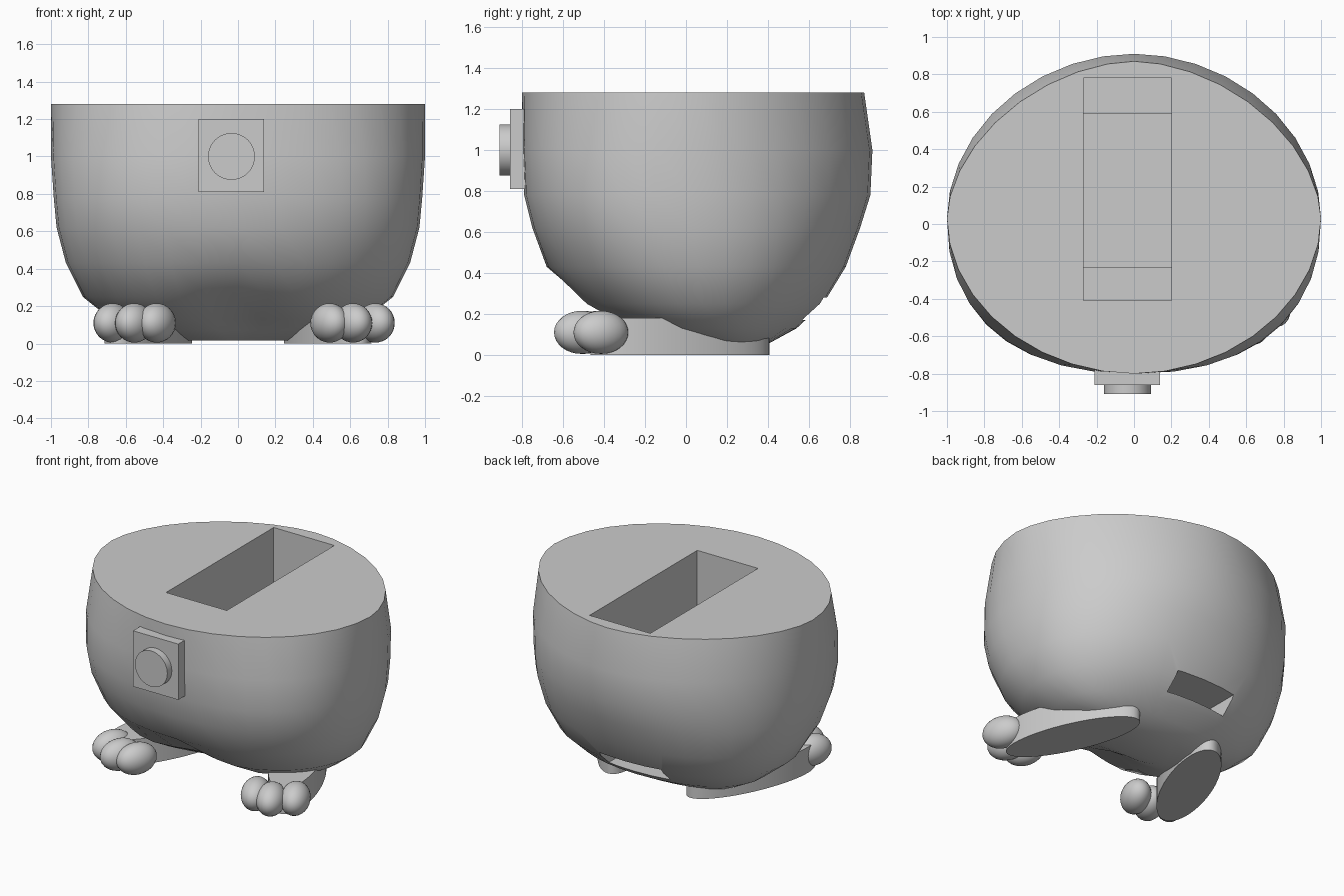
import bpy, bmesh, math
from mathutils import Matrix, Vector

default = bpy.data.objects.get("Cube")
if default:
    bpy.data.objects.remove(default, do_unlink=True)

grey = bpy.data.materials.new("plain_grey")
grey.use_nodes = True
colour = (0.6, 0.6, 0.6, 1)
grey.diffuse_color = colour
grey.node_tree.nodes["Principled BSDF"].inputs["Base Color"].default_value = colour


def finish(name, bm, smooth=30):
    bmesh.ops.recalc_face_normals(bm, faces=bm.faces)
    mesh = bpy.data.meshes.new(name)
    bm.to_mesh(mesh)
    bm.free()
    mesh.materials.append(grey)
    obj = bpy.data.objects.new(name, mesh)
    bpy.context.collection.objects.link(obj)
    shade(obj, smooth)
    return obj


def shade(obj, angle):
    bpy.ops.object.select_all(action='DESELECT')
    obj.select_set(True)
    bpy.context.view_layer.objects.active = obj
    if angle:
        bpy.ops.object.shade_smooth_by_angle(angle=math.radians(angle))


def box(name, low, high):
    low, high = Vector(low), Vector(high)
    bm = bmesh.new()
    size = Matrix.Diagonal((*(high - low), 1))
    bmesh.ops.create_cube(bm, size=1, matrix=Matrix.Translation((low + high) / 2) @ size)
    return finish(name, bm, 0)


def disc(name, radius, depth, matrix):
    bm = bmesh.new()
    bmesh.ops.create_cone(bm, cap_ends=True, segments=48, radius1=radius,
                          radius2=radius, depth=depth, matrix=matrix)
    return finish(name, bm)


# Rounded body: height, half width, front y, back y, widest y, cleft depth,
# roundness of the front half and of the back half
rings = [
    (1.28, 1.0, -.80, .87, .03, 0, 1.03, 1.12),
    (1.0, 1.0, -.80, .91, .03, 0, .88, 1.03),
    (.78, .985, -.79, .90, .03, 0, .83, 1.0),
    (.62, .97, -.75, .85, .04, 0, .83, .97),
    (.43, .92, -.68, .78, .05, 0, .88, .95),
    (.25, .83, -.53, .67, .08, .1, .92, .95),
    (.13, .68, -.33, .54, .13, .15, .95, .95),
    (.07, .55, -.15, .43, .2, .05, .95, .95),
    (.015, .28, -.02, .33, .2, 0, 1, 1),
]
SIDES = 36
bm = bmesh.new()
loops = []
for z, width, front, back, middle, cleft, front_power, back_power in rings:
    loop = []
    for i in range(SIDES):
        a = math.tau * i / SIDES
        c, s = math.cos(a), math.sin(a)
        reach, power = (back - middle, back_power) if s > 0 else (middle - front, front_power)
        x = width * math.copysign(abs(c) ** power, c)
        y = middle + reach * math.copysign(abs(s) ** power, s)
        if s < 0:
            y += cleft * max(0, 1 - abs(x) / .35)
        loop.append(bm.verts.new((x, y, z)))
    loops.append(loop)
for upper, lower in zip(loops, loops[1:]):
    for i in range(SIDES):
        j = (i + 1) % SIDES
        bm.faces.new((upper[i], upper[j], lower[j], lower[i]))
bm.faces.new(loops[0])
bm.faces.new(loops[-1])
body = finish("body", bm, 0)

# Stepped slot in the top and a small opening low at the back
LEFT, RIGHT = -.27, .20
cuts = [
    ((LEFT, -.41, .52), (RIGHT, .78, 1.5)),
    ((LEFT, -.23, .40), (RIGHT, .59, 1.0)),
    ((LEFT, .42, .17), (RIGHT, 1.0, .28)),
]
for low, high in cuts:
    cutter = box("slot_cutter", low, high)
    cutter.hide_render = True
    mod = body.modifiers.new("slot", 'BOOLEAN')
    mod.object = cutter
    mod.operation = 'DIFFERENCE'
    mod.solver = 'EXACT'
    bpy.context.view_layer.objects.active = body
    bpy.ops.object.modifier_apply(modifier=mod.name)
    bpy.data.objects.remove(cutter, do_unlink=True)
shade(body, 35)

# Switch plate and round button on the front
box("front_plate", (-.21, -.86, .81), (.14, -.77, 1.20))
disc("front_button", .125, .06,
     Matrix.Translation((-.035, -.88, 1.0)) @ Matrix.Rotation(math.pi / 2, 4, 'X'))

# Splayed oval feet, each with three round toes
toes = {
    "left": (1, ((.49, -.50), (.615, -.51), (.735, -.415))),
    "right": (-1, ((-.435, -.50), (-.555, -.51), (-.67, -.43))),
}
for label, (side, spots) in toes.items():
    place = Matrix.Translation((side * .48, -.03, .09))
    turn = Matrix.Rotation(side * .4, 4, 'Z')
    disc(label + "_foot", 1, .18, place @ turn @ Matrix.Diagonal((.16, .47, 1, 1)))
    for n, (x, y) in enumerate(spots):
        bm = bmesh.new()
        bmesh.ops.create_uvsphere(
            bm, u_segments=24, v_segments=16, radius=1,
            matrix=Matrix.Translation((x, y, .11)) @ turn @ Matrix.Diagonal((.095, .14, .105, 1)))
        finish(f"{label}_toe_{n + 1}", bm, 60)
